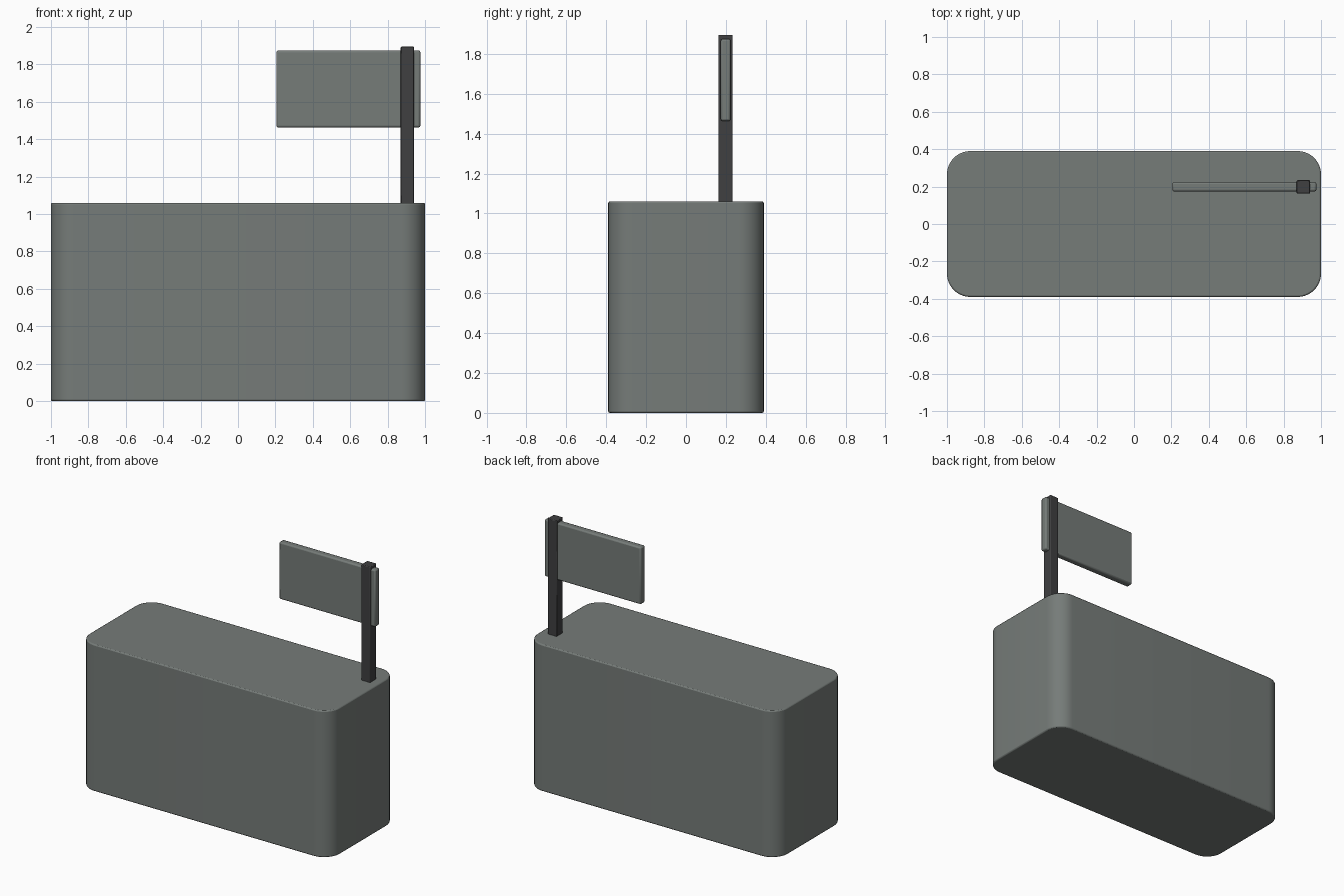
import bpy, bmesh

if "Cube" in bpy.data.objects:
    bpy.data.objects.remove(bpy.data.objects["Cube"])


def material(name, color):
    m = bpy.data.materials.new(name)
    m.diffuse_color = (*color, 1)
    m.use_nodes = True
    m.node_tree.nodes["Principled BSDF"].inputs["Base Color"].default_value = m.diffuse_color
    return m


def box(name, lo, hi, mat, edge, corner=0):
    """Box between two corners, with optional large vertical corner rounding and a small edge bevel."""
    bm = bmesh.new()
    bmesh.ops.create_cube(bm, size=1)
    for v in bm.verts:
        v.co = [(lo[i] + hi[i]) / 2 + v.co[i] * (hi[i] - lo[i]) for i in range(3)]
    if corner:
        uprights = [e for e in bm.edges if abs(e.verts[0].co.z - e.verts[1].co.z) > 0.1]
        bmesh.ops.bevel(bm, geom=uprights, offset=corner, segments=10, profile=0.5, affect='EDGES')
    mesh = bpy.data.meshes.new(name)
    bm.to_mesh(mesh)
    bm.free()
    mesh.materials.append(mat)
    ob = bpy.data.objects.new(name, mesh)
    bpy.context.collection.objects.link(ob)
    bev = ob.modifiers.new("edge_bevel", 'BEVEL')
    bev.width = edge
    bev.segments = 2
    bev.limit_method = 'ANGLE'
    bpy.context.view_layer.objects.active = ob
    ob.select_set(True)
    bpy.ops.object.shade_smooth_by_angle()
    ob.select_set(False)
    return ob


grey = material("grey_green", (0.18, 0.2, 0.19))
dark = material("dark_grey", (0.05, 0.05, 0.052))

# Main rounded body
box("body", (-1, -0.39, 0), (1, 0.39, 1.06), grey, 0.008, 0.125)
# Upright post standing on the body
box("post", (0.87, 0.162, 1.05), (0.942, 0.234, 1.895), dark, 0.005)
# Sign panel passing through the post
box("panel", (0.205, 0.174, 1.463), (0.975, 0.224, 1.875), grey, 0.01)
